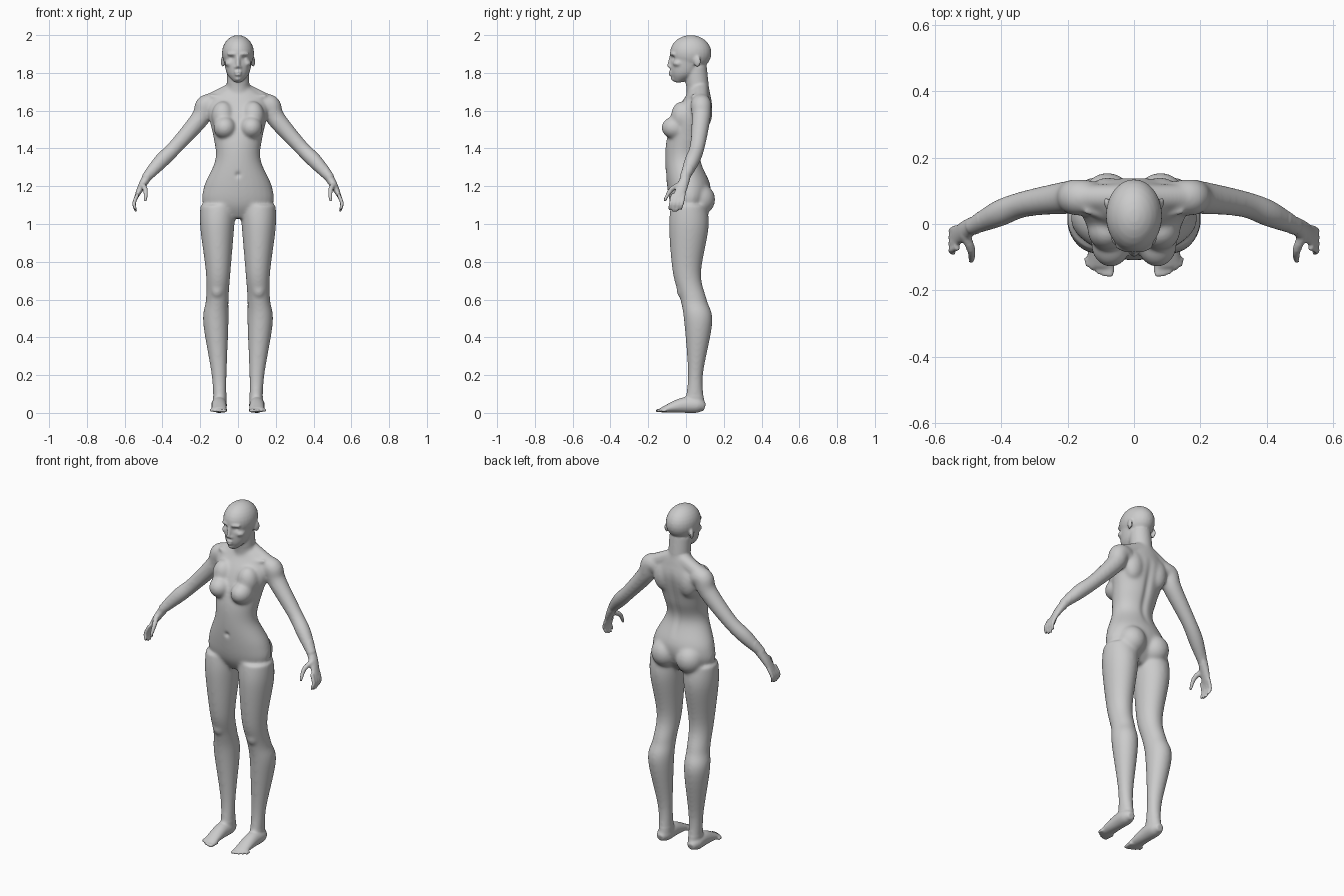
import bpy, bmesh, math
from mathutils import Vector, Matrix

default_cube = bpy.data.objects.get("Cube")
if default_cube:
    bpy.data.objects.remove(default_cube)

SIDES = 28
SIDEWAYS = Vector((1, 0, 0))
DEPTH = Vector((0, 1, 0))
bm = bmesh.new()


def spline(rows, steps=6):
    """Catmull-Rom interpolation through rows of numbers."""
    smooth_rows = []
    final = len(rows) - 1
    for i in range(final):
        before, start, end, after = (rows[max(0, min(final, i + k))] for k in (-1, 0, 1, 2))
        for j in range(steps):
            t = j / steps
            smooth_rows.append([
                b + t / 2 * (c - a + t * (2 * a - 5 * b + 4 * c - d + t * (3 * (b - c) + d - a)))
                for a, b, c, d in zip(before, start, end, after)])
    smooth_rows.append(list(rows[final]))
    return smooth_rows


def skin(rings, side):
    """Closed surface through rings given as (centre, u axis, v axis)."""
    loops = []
    for centre, u_axis, v_axis in rings:
        loop = []
        for k in range(SIDES):
            angle = math.tau * k / SIDES
            point = centre + u_axis * math.cos(angle) + v_axis * math.sin(angle)
            loop.append(bm.verts.new((point.x * side, point.y, point.z)))
        loops.append(loop)
    for lower, upper in zip(loops, loops[1:]):
        for k in range(SIDES):
            bm.faces.new((lower[k - 1], lower[k], upper[k], upper[k - 1]))
    bm.faces.new(loops[0])
    bm.faces.new(loops[-1])


def stack(rows, side=1):
    """Level slices: height, inner and outer limit, front and back limit."""
    rings = []
    for height, inner, outer, front, back in spline(rows):
        centre = Vector((inner + outer, front + back, height * 2)) / 2
        rings.append((centre, SIDEWAYS * (outer - inner) / 2, DEPTH * (back - front) / 2))
    skin(rings, side)


def centred_stack(rows):
    """Level slices symmetric about the middle: height, half width, front, back."""
    stack([(height, -half, half, front, back) for height, half, front, back in rows])


def tube(rows, side=1, axis=DEPTH):
    """Limb along a path: position, radius along the axis, optional radius across it."""
    path = spline([(*row, row[-1])[:5] for row in rows])
    rings = []
    for i, row in enumerate(path):
        behind, ahead = path[max(i - 1, 0)], path[min(i + 1, len(path) - 1)]
        tangent = (Vector(ahead[:3]) - Vector(behind[:3])).normalized()
        u_axis = (axis - tangent * axis.dot(tangent)).normalized()
        along, across = row[3:]
        rings.append((Vector(row[:3]), u_axis * along, tangent.cross(u_axis) * across))
    skin(rings, side)


def blob(centre, radii, side=1, turn=0):
    """Ellipsoid of flesh, turned about the vertical."""
    x, y, z = centre
    matrix = (Matrix.Translation((x * side, y, z)) @ Matrix.Rotation(turn * side, 4, 'Z')
              @ Matrix.Diagonal((*radii, 1)))
    bmesh.ops.create_uvsphere(bm, u_segments=SIDES, v_segments=SIDES // 2, radius=1, matrix=matrix)


def torso_and_neck():
    centred_stack([(1.03, .06, -.04, .06), (1.1, .18, -.08, .11), (1.2, .18, -.1, .13),
                   (1.34, .12, -.11, .08), (1.46, .13, -.1, .11), (1.6, .16, -.05, .14),
                   (1.68, .13, 0, .13), (1.73, .06, .02, .12)])
    tube([(0, .07, 1.64, .06), (0, .05, 1.83, .06)])


def head():
    # Cranium, jaw, nose, lips and chin
    blob((0, .025, 1.905), (.085, .11, .095))
    centred_stack([(1.75, .02, -.06, -.02), (1.8, .06, -.08, .07), (1.9, .08, -.08, .12)])
    tube([(0, -.08, 1.89, .008), (0, -.09, 1.83, .012)], axis=SIDEWAYS)
    for lip_height in (1.79, 1.805):
        blob((0, -.08, lip_height), (.02, .012, .006))
    blob((0, -.06, 1.77), (.02, .02, .015))


def face_side(side):
    # Nostril, brow, cheek and ear
    blob((.01, -.08, 1.83), (.01, .01, .01), side)
    blob((.03, -.07, 1.9), (.03, .015, .01), side, .3)
    blob((.04, -.04, 1.85), (.03, .03, .02), side)
    blob((.08, .06, 1.86), (.01, .02, .03), side, -.3)


def trunk_side(side):
    # Breast, upper chest, shoulder blade and buttock
    blob((.07, -.06, 1.51), (.06, .07, .06), side)
    blob((.08, -.02, 1.57), (.06, .06, .08), side)
    blob((.08, .09, 1.59), (.06, .05, .09), side)
    blob((.08, .07, 1.13), (.08, .085, .085), side)
    # Trapezius and collarbone
    tube([(.03, .08, 1.71, .04), (.17, .08, 1.64, .04)], side)
    tube([(.02, 0, 1.66, .01), (.15, .04, 1.68, .01)], side)


def leg(side):
    stack([(1.1, .01, .2, -.08, .11), (.98, .02, .2, -.09, .12), (.74, .04, .17, -.07, .08),
           (.6, .05, .17, -.03, .11), (.48, .05, .185, -.01, .14), (.2, .06, .14, .01, .09),
           (.04, .06, .13, -.01, .1)], side)
    # Kneecap
    blob((.11, -.03, .65), (.03, .02, .04), side)
    # Foot and toes
    tube([(.1, .1, .03, .02), (.1, .06, .04, .04), (.1, -.02, .04, .04),
          (.1, -.13, .015, .04, .013)], side, SIDEWAYS)
    for toe in range(5):
        x = .07 + .018 * toe
        radius = .013 - .001 * toe
        tip = .002 * toe * toe - .16
        tube([(x, -.1, .014, radius), (x, tip, .012, radius * .7)], side, SIDEWAYS)


def arm(side):
    tube([(.12, .08, 1.63, .05), (.17, .08, 1.63, .055), (.2, .08, 1.56, .05),
          (.33, .06, 1.41, .04), (.41, .03, 1.33, .04), (.49, -.01, 1.24, .025)], side)
    # Palm, fingers and thumb
    tube([(.48, 0, 1.25, .025), (.51, -.02, 1.2, .03, .02), (.54, -.04, 1.14, .03, .01)], side)
    for finger in range(4):
        y = .02 * finger - .07
        tip = 1.06 + .01 * abs(finger - 1.5)
        tube([(.53, y, 1.16, .01), (.55, y - .01, 1.11, .01), (.54, y - .02, tip, .007)], side)
    tube([(.51, -.03, 1.21, .016), (.49, -.08, 1.18, .013), (.49, -.115, 1.12, .008)],
         side, SIDEWAYS)


torso_and_neck()
head()
for side in (1, -1):
    for part in (face_side, trunk_side, leg, arm):
        part(side)

# Merge all parts into one continuous surface
bmesh.ops.recalc_face_normals(bm, faces=bm.faces)
parts = bpy.data.meshes.new("parts")
bm.to_mesh(parts)
bm.free()
figure = bpy.data.objects.new("human_figure", parts)
bpy.context.collection.objects.link(figure)
remesh = figure.modifiers.new("merge", 'REMESH')
remesh.mode = 'VOXEL'
remesh.voxel_size = .006
bpy.context.view_layer.update()
depsgraph = bpy.context.evaluated_depsgraph_get()
merged = bpy.data.meshes.new_from_object(figure.evaluated_get(depsgraph))
figure.modifiers.clear()
figure.data = merged
bpy.data.meshes.remove(parts)

# Soften the joins, more on the trunk and limbs than on face, hands and feet
bm = bmesh.new()
bm.from_mesh(merged)
flesh = [v for v in bm.verts if abs(v.co.x) < .47 and .09 < v.co.z < 1.74]
for verts, passes in ((bm.verts[:], 3), (flesh, 14)):
    for _ in range(passes):
        bmesh.ops.smooth_vert(bm, verts=verts, factor=.5,
                              use_axis_x=True, use_axis_y=True, use_axis_z=True)

# Eye sockets, navel and spine groove
eye, navel = Vector((.033, -.07, 1.88)), Vector((0, -.11, 1.26))
groove_bottom, groove_top = 1.24, 1.66
for v in bm.verts:
    mirrored = Vector((abs(v.co.x), v.co.y, v.co.z))
    push = sum(.01 * math.exp(-((mirrored - dent).length / .014) ** 2) for dent in (eye, navel))
    if v.co.y > .03 and groove_bottom < v.co.z < groove_top:
        fade = math.sin(math.pi * (v.co.z - groove_bottom) / (groove_top - groove_bottom))
        push -= .01 * fade * math.exp(-(v.co.x / .02) ** 2)
    v.co.y += push
for face in bm.faces:
    face.smooth = True
bm.to_mesh(merged)
bm.free()

# Plain grey skin
grey = bpy.data.materials.new("plain_grey")
grey.use_nodes = True
colour = (.6, .6, .6, 1)
grey.diffuse_color = colour
grey.node_tree.nodes["Principled BSDF"].inputs["Base Color"].default_value = colour
merged.materials.clear()
merged.materials.append(grey)
